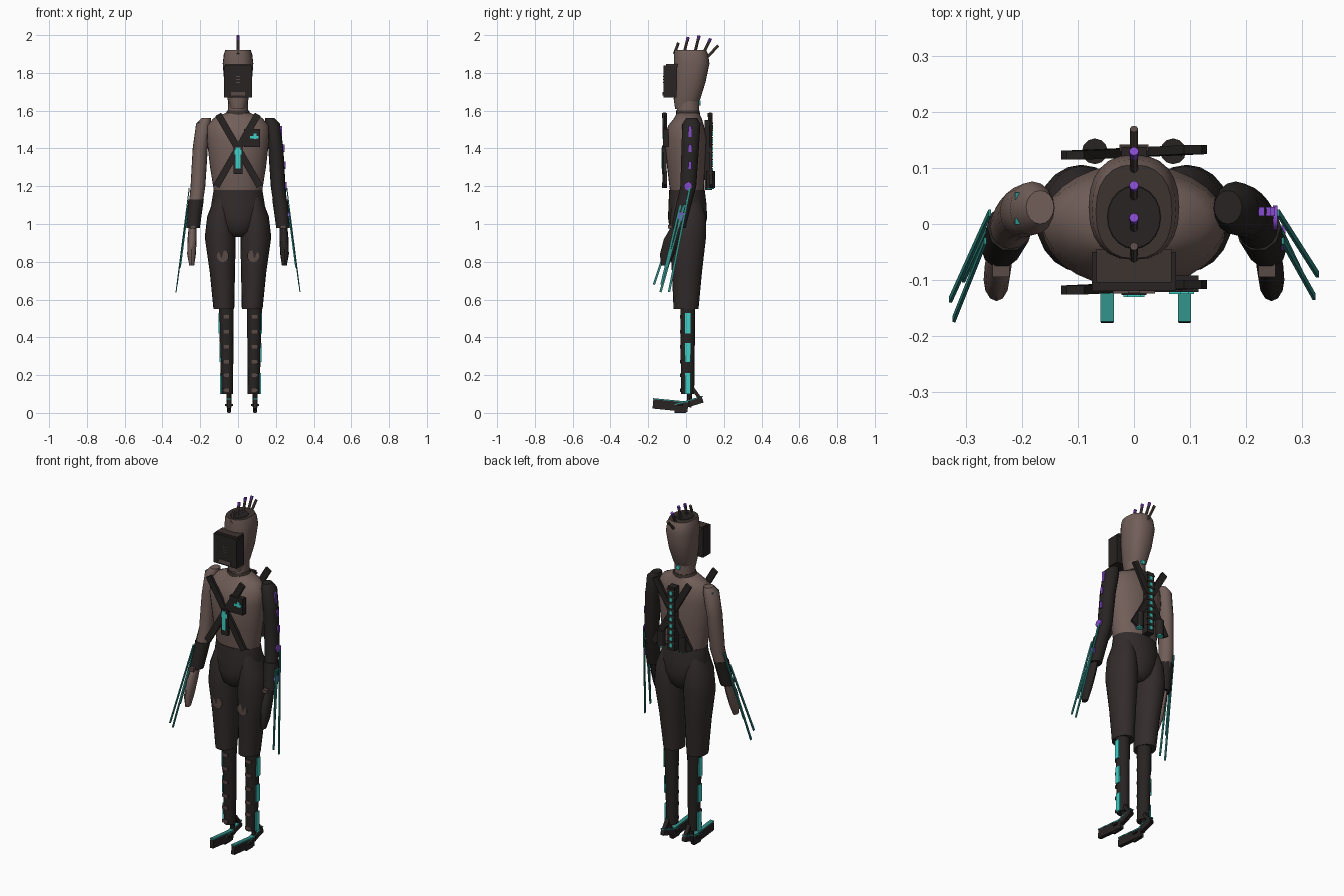
import bpy, bmesh, math
from mathutils import Vector

cube = bpy.data.objects.get("Cube")
if cube:
    bpy.data.objects.remove(cube, do_unlink=True)


def material(name, r, g, b):
    m = bpy.data.materials.new(name)
    m.use_nodes = True
    m.diffuse_color = (r, g, b, 1)
    m.node_tree.nodes["Principled BSDF"].inputs["Base Color"].default_value = (r, g, b, 1)
    return m


SKIN = material("brown skin", .165, .112, .098)
CLOTH = material("charcoal cloth", .032, .025, .024)
METAL = material("black metal", .02, .017, .016)
SCALP = material("dark scalp", .045, .033, .028)
PATCH = material("worn patch", .10, .07, .062)
CYAN = material("cyan light", .05, .62, .56)
TEAL = material("teal blade", .03, .27, .24)
PURPLE = material("purple light", .24, .07, .62)


def finish(name, bm, mat, smooth=False):
    bmesh.ops.recalc_face_normals(bm, faces=bm.faces)
    mesh = bpy.data.meshes.new(name)
    bm.to_mesh(mesh)
    bm.free()
    mesh.materials.append(mat)
    ob = bpy.data.objects.new(name, mesh)
    bpy.context.collection.objects.link(ob)
    if smooth:
        bpy.ops.object.select_all(action='DESELECT')
        ob.select_set(True)
        bpy.context.view_layer.objects.active = ob
        bpy.ops.object.shade_smooth_by_angle(angle=math.radians(45))
    return ob


def loft(name, mat, sections, side=1, sides=20, power=1.0):
    """Skin elliptical rings given as (z, centre x, centre y, radius x, radius y)."""
    bm = bmesh.new()
    rings = []
    for z, cx, cy, rx, ry in sections:
        ring = []
        for i in range(sides):
            a = math.tau * i / sides
            c, s = math.cos(a), math.sin(a)
            x = math.copysign(abs(c) ** power, c) * rx
            y = math.copysign(abs(s) ** power, s) * ry
            ring.append(bm.verts.new((side * (cx + x), cy + y, z)))
        rings.append(ring)
    for low, high in zip(rings, rings[1:]):
        for i in range(sides):
            j = (i + 1) % sides
            bm.faces.new((low[i], low[j], high[j], high[i]))
    bm.faces.new(rings[0])
    bm.faces.new(rings[-1])
    return finish(name, bm, mat, True)


def beam(name, mat, a, b, width, thick, normal=(0, -1, 0)):
    """Rectangular bar from a to b, its broad side facing normal."""
    a, b = Vector(a), Vector(b)
    d = (b - a).normalized()
    s = d.cross(Vector(normal)).normalized()
    n = s.cross(d)
    bm = bmesh.new()
    ends = [[bm.verts.new(p + s * u * width / 2 + n * v * thick / 2)
             for u, v in ((-1, -1), (1, -1), (1, 1), (-1, 1))] for p in (a, b)]
    for i in range(4):
        j = (i + 1) % 4
        bm.faces.new((ends[0][i], ends[0][j], ends[1][j], ends[1][i]))
    for e in ends:
        bm.faces.new(e)
    return finish(name, bm, mat)


def box(name, mat, centre, size):
    c, half = Vector(centre), Vector((0, 0, size[2] / 2))
    return beam(name, mat, c - half, c + half, size[0], size[1])


def rod(name, mat, a, b, radius, sides=8):
    a, b = Vector(a), Vector(b)
    bm = bmesh.new()
    bmesh.ops.create_cone(bm, cap_ends=True, segments=sides, radius1=radius,
                          radius2=radius, depth=(b - a).length)
    ob = finish(name, bm, mat, sides > 8)
    ob.location = (a + b) / 2
    ob.rotation_euler = (b - a).to_track_quat('Z', 'Y').to_euler()
    return ob


# Torso, neck and collar
loft("torso", SKIN, [(1.16, 0, .005, .125, .088), (1.3, 0, 0, .148, .1),
                     (1.45, 0, -.003, .165, .111), (1.52, 0, 0, .163, .095),
                     (1.56, 0, .01, .13, .073), (1.59, 0, .01, .06, .058)], sides=28)
loft("neck", SKIN, [(1.57, 0, .01, .055, .06), (1.7, 0, .012, .05, .058)])
loft("collar", SCALP, [(1.578, 0, .01, .07, .064), (1.6, 0, .01, .057, .062)])

# Head with open dark crown
head = loft("head", SKIN, [(1.61, 0, -.01, .04, .048), (1.66, 0, .005, .055, .07),
                           (1.75, 0, .02, .073, .083), (1.85, 0, .03, .081, .094),
                           (1.9, 0, .026, .075, .09), (1.92, 0, .022, .068, .084)],
            sides=24, power=.85)
head.data.materials.append(SCALP)
for f in head.data.polygons:
    if f.normal.z > .6:
        f.material_index = 1
loft("crown_pad", METAL, [(1.915, 0, .012, .05, .06), (1.922, 0, .012, .047, .055)])

# Face mask
box("mask", METAL, (0, -.085, 1.755), (.15, .07, .17))
box("mask_brow", SCALP, (0, -.075, 1.84), (.135, .06, .015))
box("mouth_plate", PATCH, (0, -.121, 1.69), (.075, .006, .02))
for z in (1.75, 1.765, 1.78):
    box("mask_slit", PATCH, (0, -.121, z), (.022, .004, .005))
rod("neck_light", CYAN, (0, .065, 1.64), (0, .078, 1.64), .013)

# Mohawk spikes: (base y, base z, tip y, tip z)
SPIKES = ((-.062, 1.9, -.04, 1.96), (-.012, 1.9, .01, 1.985), (.045, 1.9, .068, 1.993),
          (.09, 1.9, .128, 1.978), (.11, 1.88, .17, 1.945))
for i, (y0, z0, y1, z1) in enumerate(SPIKES):
    rod("mohawk_spike", PATCH, (0, y0, z0), (0, y1, z1), .0075)
    if 0 < i < 4:
        a, b = Vector((0, y0, z0)), Vector((0, y1, z1))
        tip = (b - a).normalized()
        rod("spike_light", PURPLE, b - tip * .014, b + tip * .005, .0085)

# Pelvis
loft("pelvis", CLOTH, [(.93, 0, .01, .045, .055), (.96, 0, .005, .085, .09),
                       (1.03, 0, .008, .125, .103), (1.1, 0, .008, .142, .101),
                       (1.18, 0, .005, .129, .094)], sides=28)

for side, label in ((1, "left"), (-1, "right")):
    shift = .0125 * side
    leg_x = .075 + shift

    # Trouser leg and shin
    loft(label + "_trouser", CLOTH,
         [(.55, .075, 0, .055, .066), (.75, .083, .005, .067, .08),
          (.93, .094, .01, .082, .096), (1.04, .093, .01, .07, .094),
          (1.14, .085, .005, .04, .07)], side)
    rod(label + "_knee_patch", PATCH, (side * .08, -.073, .83), (side * .08, -.079, .83), .032, 10)
    loft(label + "_shin", METAL, [(.1, leg_x - .005, .008, .031, .036),
                                  (.57, leg_x, .01, .04, .04)], side, 14)
    for z in (.51, .43, .35, .27, .2, .12):
        box(label + "_shin_mark", PATCH, (side * leg_x, -.0295, z), (.036, .006, .018))
    for z, length in ((.475, .11), (.32, .1), (.155, .11)):
        x = leg_x + .027 + .018 * z
        box(label + "_shin_light", CYAN, (side * x, .01, z), (.008, .03, length))

    # Blade foot with teal upper faces
    fx = side * (.069 + shift * 1.7)
    rod(label + "_ankle", METAL, (fx, .015, .03), (fx, .02, .11), .013)
    beam(label + "_heel_strut", METAL, (fx, .035, .13), (fx, .085, .06), .024, .018, (0, 1, 1))
    for part, a, b, depth in (("toe", (-.175, .048), (.01, .03), .05),
                              ("heel", (-.06, .025), (.088, .07), .032)):
        p, q = Vector((fx, *a)), Vector((fx, *b))
        beam(label + "_foot_" + part, METAL, p, q, .022, depth, (0, 0, 1))
        up = Vector((0, 0, depth / 2 + .002))
        beam(label + "_foot_" + part + "_top", TEAL, p + up, q + up, .024, .006, (0, 0, 1))
    box(label + "_foot_axle", METAL, (fx, -.03, .042), (.044, .03, .012))
    box(label + "_foot_sole", METAL, (fx, -.03, .008), (.014, .06, .016))

    # Arm, bracer and hand; the left limb is artificial
    limb = METAL if side > 0 else SKIN
    loft(label + "_arm", limb,
         [(1.56, .168, .03, .025, .03), (1.53, .182, .028, .04, .048),
          (1.4, .2, .022, .04, .046), (1.2, .212, .012, .039, .042),
          (1.0, .236, -.035, .033, .036)], side, 16)
    loft(label + "_bracer", METAL, [(.98, .238, -.04, .036, .04),
                                    (1.13, .222, -.006, .041, .043)], side, 10)
    loft(label + "_hand", limb,
         [(1.0, .24, -.04, .02, .03), (.92, .243, -.075, .024, .042),
          (.84, .246, -.1, .023, .038), (.78, .245, -.112, .013, .02)], side, 12)
    box(label + "_wrist_band", PATCH, (side * .238, -.07, .985), (.03, .05, .02))

    # Long thin forearm blades
    beam(label + "_rear_blade", TEAL, (side * .258, .02, 1.19),
         (side * .328, -.135 if side < 0 else -.09, .64), .012, .005, (1, 0, 0))
    beam(label + "_front_blade", TEAL, (side * .266, -.03, 1.1),
         (side * .322, -.17 if side < 0 else -.13, .68), .012, .005, (1, 0, 0))
    beam(label + "_short_blade", TEAL, (side * .262, -.01, 1.1),
         (side * .305, -.1, .77), .01, .005, (1, 0, 0))

    # Crossed harness straps, front and back
    for where, y in (("front", -.113), ("back", .128)):
        beam(label + "_" + where + "_strap", METAL, (side * -.115, y - side * .005, 1.2),
             (side * .105, y + side * .005, 1.58), .036, .016)
    rod(label + "_back_canister", METAL, (side * .07, .13, 1.19), (side * .07, .13, 1.28), .023, 12)
    rod(label + "_canister_light", CYAN, (side * .07, .13, 1.184), (side * .07, .13, 1.192), .019, 12)

# Light strips on the left arm
for z, x, length in ((1.49, .228, .06), (1.4, .24, .04), (1.31, .2475, .04)):
    box("arm_light", PURPLE, (x, .022, z), (.01, .016, length))
for x, y, z in ((.249, .011, 1.2), (.263, -.025, 1.04)):
    rod("arm_joint_light", PURPLE, (x, y, z), (x + .008, y, z), .022, 12)
# Shoulder inlays on the right arm
for y in (.005, .05):
    box("shoulder_inlay", TEAL, (-.195, y, 1.535), (.035, .012, .008))

# Chest devices
box("chest_core", METAL, (0, -.118, 1.34), (.045, .018, .15))
box("chest_core_light", CYAN, (0, -.128, 1.35), (.024, .006, .11))
box("chest_core_bar", CYAN, (0, -.128, 1.38), (.038, .006, .025))
box("chest_box", METAL, (.073, -.107, 1.455), (.085, .03, .095))
box("chest_box_light", CYAN, (.085, -.123, 1.46), (.045, .005, .014))
box("chest_box_light_stem", CYAN, (.09, -.123, 1.465), (.016, .005, .03))

# Spine column with light segments
box("spine", METAL, (0, .118, 1.365), (.045, .04, .37))
for i in range(9):
    z = 1.21 + i * .038
    box("spine_light", CYAN, (0, .139, z), (.018, .006, .022))
    box("spine_ridge", SCALP, (0, .136, z + .019), (.052, .012, .008))
